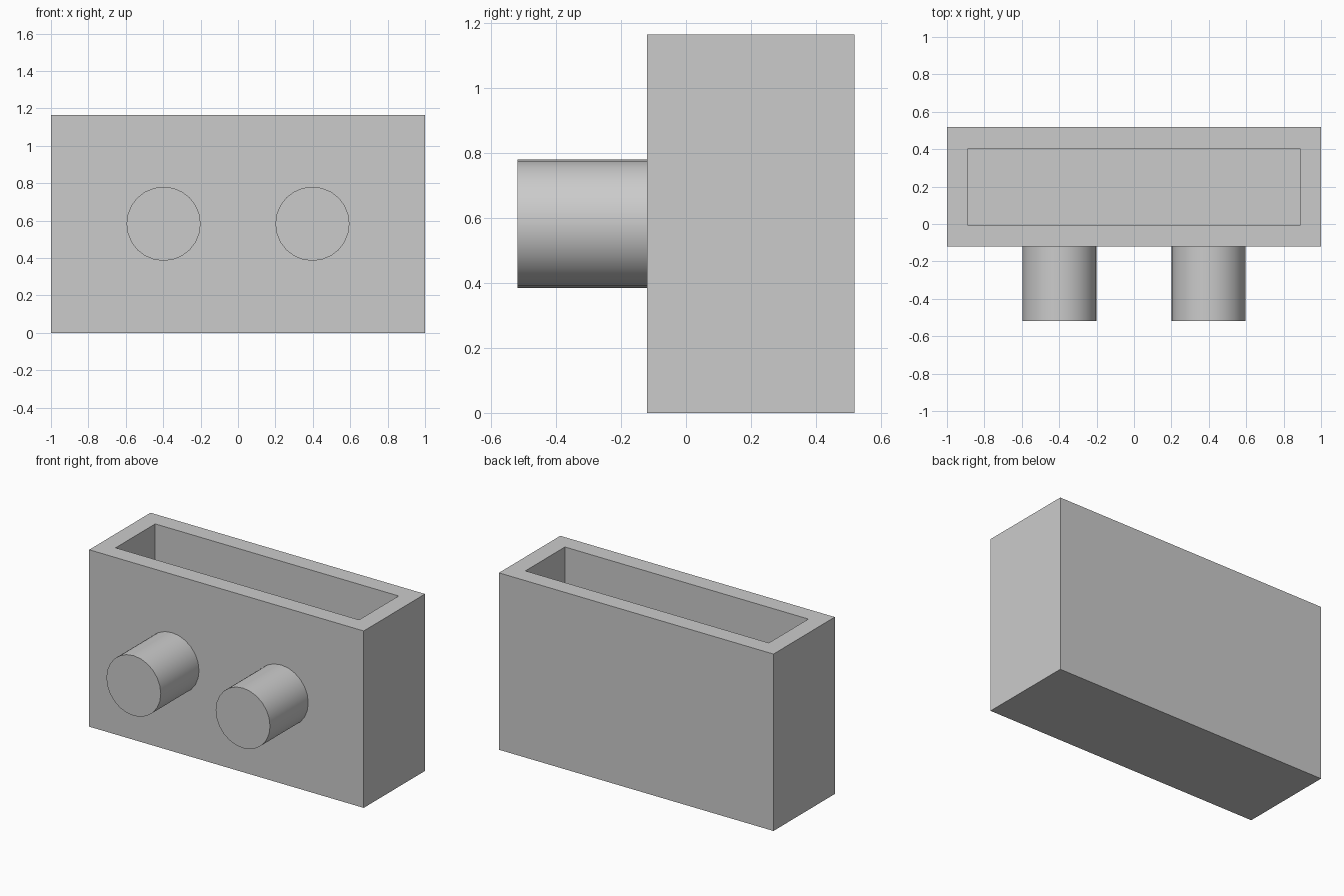
import bpy, bmesh, math
from mathutils import Matrix, Vector

default_cube = bpy.data.objects.get("Cube")
if default_cube:
    bpy.data.objects.remove(default_cube, do_unlink=True)

WIDTH, HEIGHT = 2.0, 1.165
FRONT, BACK = -0.12, 0.518
WALL = 0.16
PEG_RADIUS, PEG_X, PEG_FRONT = 0.198, 0.398, -0.518

grey = bpy.data.materials.new("light grey")
grey.use_nodes = True
colour = (0.6, 0.6, 0.6, 1)
grey.diffuse_color = colour
grey.node_tree.nodes["Principled BSDF"].inputs["Base Color"].default_value = colour


def add_object(name, bm):
    mesh = bpy.data.meshes.new(name)
    bm.to_mesh(mesh)
    bm.free()
    mesh.materials.append(grey)
    obj = bpy.data.objects.new(name, mesh)
    bpy.context.collection.objects.link(obj)
    return obj


# Box with an open slot sunk into its top
bm = bmesh.new()
centre = Vector((0, (FRONT + BACK) / 2, HEIGHT / 2))
size = Matrix.Diagonal((WIDTH, BACK - FRONT, HEIGHT, 1))
bmesh.ops.create_cube(bm, size=1, matrix=Matrix.Translation(centre) @ size)
bm.normal_update()
top = max(bm.faces, key=lambda f: f.calc_center_median().z)
bmesh.ops.inset_region(bm, faces=[top], thickness=WALL)
floor = bmesh.ops.extrude_discrete_faces(bm, faces=[top])["faces"][0]
bmesh.ops.translate(bm, verts=floor.verts, vec=(0, 0, WALL - HEIGHT))
bmesh.ops.recalc_face_normals(bm, faces=bm.faces)
add_object("box_body", bm)

# Two round pegs on the front
for side, name in ((1, "left_peg"), (-1, "right_peg")):
    bm = bmesh.new()
    place = Matrix.Translation((side * PEG_X, (PEG_FRONT + FRONT) / 2, HEIGHT / 2))
    bmesh.ops.create_cone(bm, cap_ends=True, segments=24, radius1=PEG_RADIUS,
                          radius2=PEG_RADIUS, depth=FRONT - PEG_FRONT,
                          matrix=place @ Matrix.Rotation(math.pi / 2, 4, "X"))
    peg = add_object(name, bm)
    bpy.ops.object.select_all(action="DESELECT")
    peg.select_set(True)
    bpy.context.view_layer.objects.active = peg
    bpy.ops.object.shade_smooth_by_angle(angle=math.radians(30))
